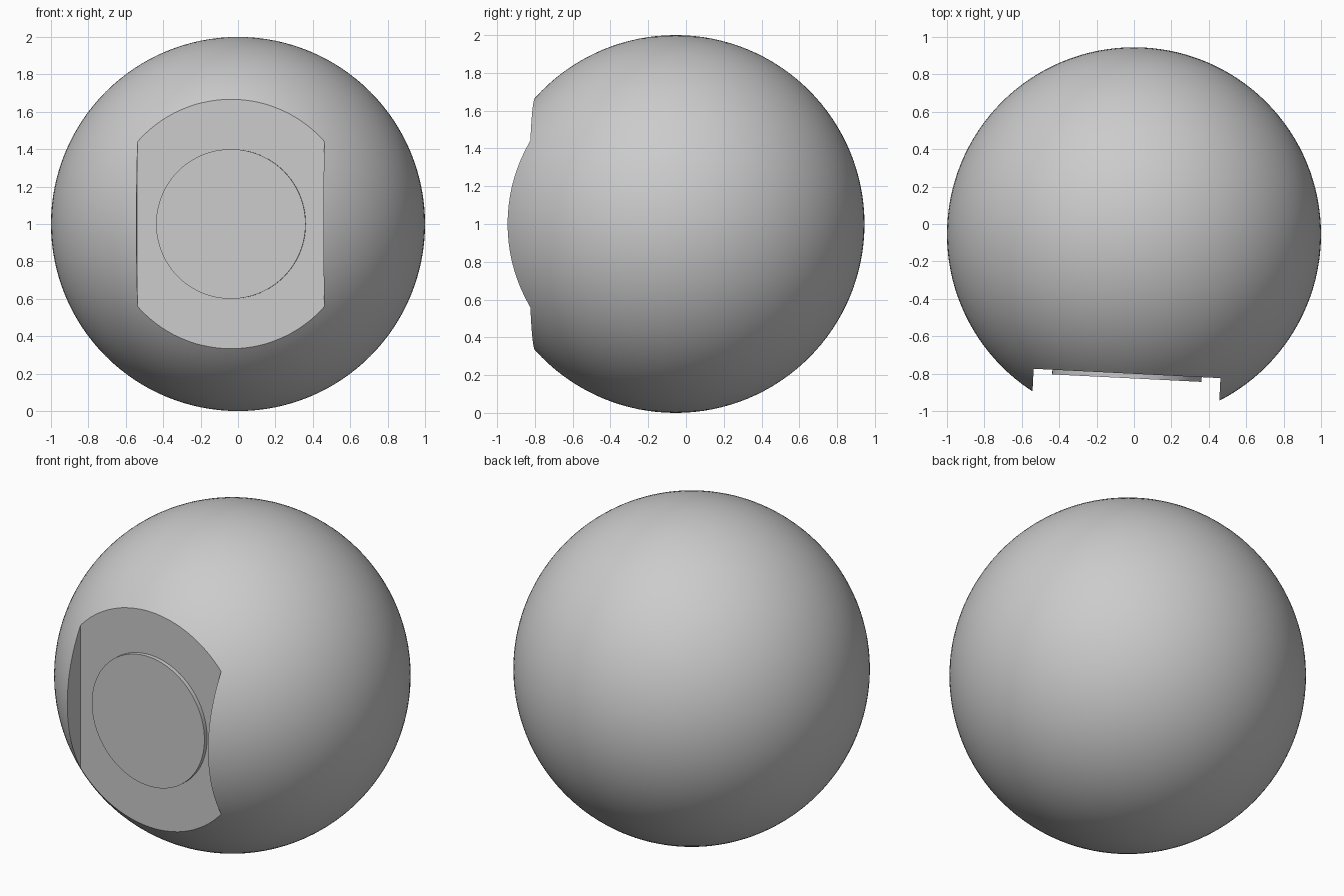
import bpy
from math import sin, cos, pi
from mathutils import Vector

if "Cube" in bpy.data.objects:
    bpy.data.objects.remove(bpy.data.objects["Cube"], do_unlink=True)

CENTRE = Vector((0, -0.055, 1))
TURN = -0.05                       # recess is turned slightly about the vertical
FACING = Vector((sin(TURN), -cos(TURN), 0))
FLOOR = 0.745                      # distance from ball centre to recess floor

grey = bpy.data.materials.new("plain_grey")
grey.use_nodes = True
colour = (0.6, 0.6, 0.6, 1)
grey.diffuse_color = colour
grey.node_tree.nodes["Principled BSDF"].inputs["Base Color"].default_value = colour


def activate(obj):
    bpy.ops.object.select_all(action='DESELECT')
    obj.select_set(True)
    bpy.context.view_layer.objects.active = obj


def finish(obj):
    obj.data.materials.clear()
    obj.data.materials.append(grey)
    activate(obj)
    bpy.ops.object.shade_smooth_by_angle(angle=pi / 6)


# Ball
bpy.ops.mesh.primitive_uv_sphere_add(segments=128, ring_count=64, radius=1, location=CENTRE)
ball = bpy.context.object
ball.name = "ball"

# Straight-sided slot cut into the front
bpy.ops.mesh.primitive_cube_add(size=1, location=CENTRE + FACING * (FLOOR + 0.5),
                                rotation=(0, 0, TURN))
cutter = bpy.context.object
cutter.name = "recess_cutter"
cutter.scale = (1, 1, 3)
cutter.hide_render = True

activate(ball)
cut = ball.modifiers.new("recess", 'BOOLEAN')
cut.operation = 'DIFFERENCE'
cut.solver = 'EXACT'
cut.object = cutter
bpy.ops.object.modifier_apply(modifier=cut.name)
bpy.data.objects.remove(cutter, do_unlink=True)
finish(ball)

# Thin raised disc on the recess floor
bpy.ops.mesh.primitive_cylinder_add(vertices=128, radius=0.4, depth=0.03,
                                    location=CENTRE + FACING * (FLOOR + 0.01),
                                    rotation=(pi / 2, 0, TURN))
disc = bpy.context.object
disc.name = "raised_disc"
finish(disc)
